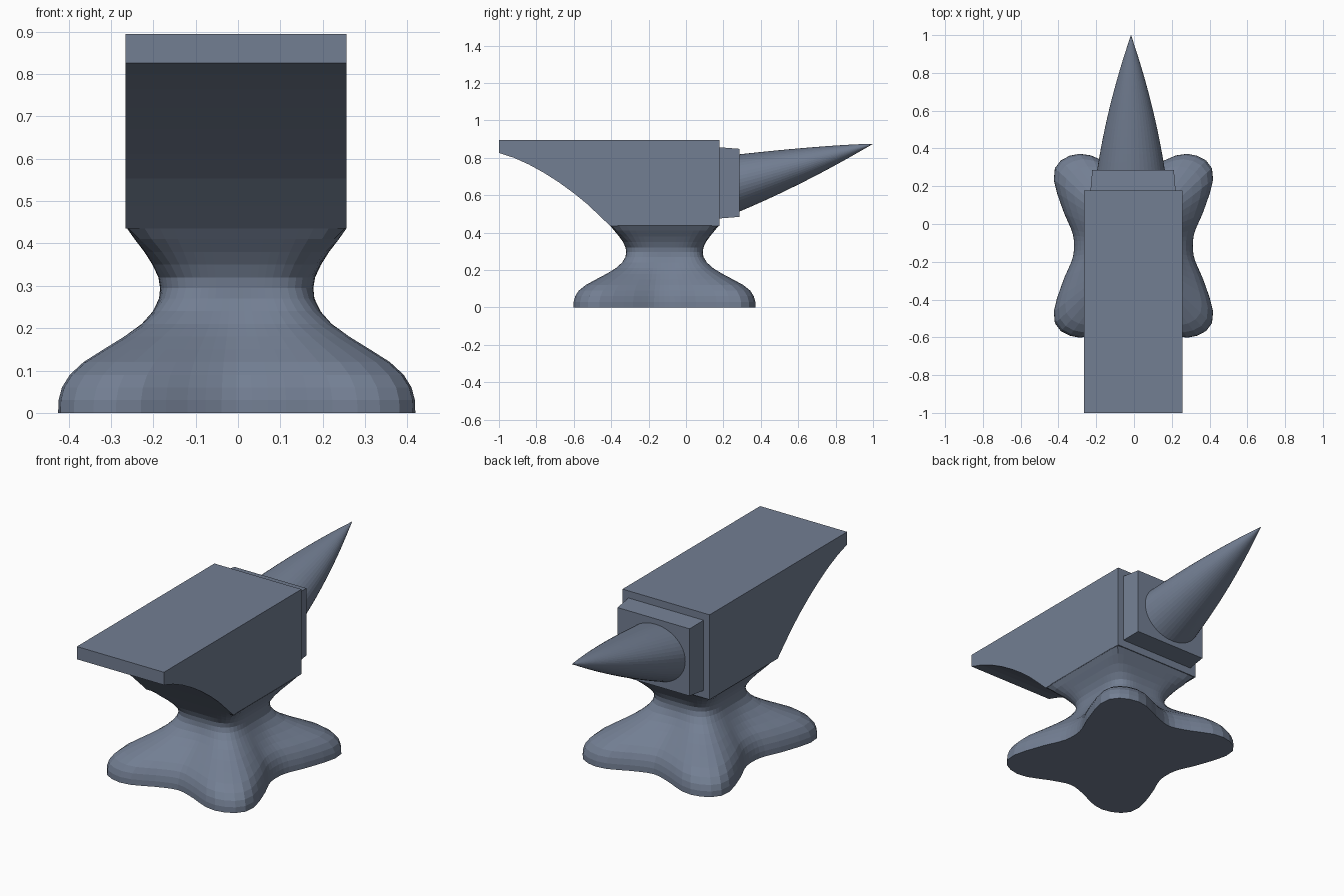
import bpy, math

if "Cube" in bpy.data.objects:
    bpy.data.objects.remove(bpy.data.objects["Cube"])

steel = bpy.data.materials.new("steel")
steel.diffuse_color = (.17, .21, .29, 1)
steel.use_nodes = True
steel.node_tree.nodes["Principled BSDF"].inputs["Base Color"].default_value = steel.diffuse_color


def make(name, verts, faces):
    mesh = bpy.data.meshes.new(name)
    mesh.from_pydata(verts, [], faces)
    mesh.materials.append(steel)
    obj = bpy.data.objects.new(name, mesh)
    bpy.context.collection.objects.link(obj)
    bpy.ops.object.select_all(action='DESELECT')
    obj.select_set(True)
    bpy.context.view_layer.objects.active = obj
    bpy.ops.object.mode_set(mode='EDIT')
    bpy.ops.mesh.select_all(action='SELECT')
    bpy.ops.mesh.normals_make_consistent(inside=False)
    bpy.ops.object.mode_set(mode='OBJECT')
    return obj


def loft(name, rings):
    n = len(rings[0])
    verts = [p for r in rings for p in r]
    faces = [(k * n + i, k * n + (i + 1) % n, (k + 1) * n + (i + 1) % n, (k + 1) * n + i)
             for k in range(len(rings) - 1) for i in range(n)]
    faces.append(tuple(range(n))[::-1])
    faces.append(tuple((len(rings) - 1) * n + i for i in range(n)))
    return make(name, verts, faces)


def catmull(pts, t):
    i = min(int(t), len(pts) - 2)
    f = t - i
    a, b = pts[i], pts[i + 1]
    p = pts[abs(i - 1)]
    q = pts[i + 2] if i + 2 < len(pts) else pts[-2]
    return a + .5 * f * (b - p + f * (2 * p - 5 * a + 4 * b - q + f * (3 * (a - b) + q - p)))


# Body: side profile with arched heel, extruded across x
arch = [(-1, .826), (-.92, .800), (-.84, .764), (-.76, .720), (-.68, .669),
        (-.60, .611), (-.53, .554), (-.46, .488), (-.405, .435)]
profile = [(.178, .435), (.178, .895), (-1, .895)] + arch
loft("body", [[(x, y, z) for y, z in profile] for x in (-.266, .256)])

# Step block between body and horn
loft("step_block", [[(-.005 + sx * hx, y, .666 + sz * hz)
                     for sx, sz in ((-1, -1), (1, -1), (1, 1), (-1, 1))]
                    for y, hx, hz in ((.17, .226, .191), (.285, .216, .182))])

# Horn: elliptical rings bulging sideways and rising to a point
rings = []
for k in range(17):
    t = k / 16
    s = max((1 - t) * (1 + .38 * t), .003)
    top = .875 - .057 * (1 - t) ** 1.4
    bottom = min(.875 - .365 * (1 - t) * (1 + .17 * t), top - .0005)
    cz, rz = (top + bottom) / 2, (top - bottom) / 2
    rings.append([(-.016 + .18 * s * math.cos(a), .28 + .72 * t, cz + rz * math.sin(a))
                  for a in (math.tau * i / 48 for i in range(48))])
loft("horn", rings)

# Base: four-lobed foot blending through a narrow waist to a rectangle
lobe = [.31, .336, .437, .58, .562, .445, .395]
levels = [  # z, half x, half y, lobe amount, squareness
    (0, .424, .472, 1, 4), (.03, .423, .471, 1, 4), (.06, .415, .463, 1, 4),
    (.09, .397, .445, .98, 4), (.12, .366, .41, .93, 4), (.15, .321, .358, .83, 4),
    (.18, .276, .306, .65, 4), (.21, .236, .26, .42, 4), (.24, .206, .228, .22, 4),
    (.27, .187, .21, .08, 4), (.295, .181, .205, 0, 4), (.32, .185, .208, 0, 4),
    (.35, .199, .222, 0, 5), (.38, .218, .243, 0, 7), (.41, .241, .268, 0, 14),
    (.437, .26, .29, 0, 60)]
rings = []
for z, ex, ey, w, n in levels:
    ring = []
    for d in range(0, 360, 5):
        c, s = math.cos(math.radians(d)), math.sin(math.radians(d))
        q = d % 180
        r = catmull(lobe, min(q, 180 - q) / 15)
        g = (abs(c) ** n + abs(s) ** n) ** (1 / n)
        ux = w * r * c / .418 + (1 - w) * c / g
        uy = w * r * s / .472 + (1 - w) * s / g
        ring.append((-.003 + ex * ux, -.115 + ey * uy, z))
    rings.append(ring)
loft("base", rings)
